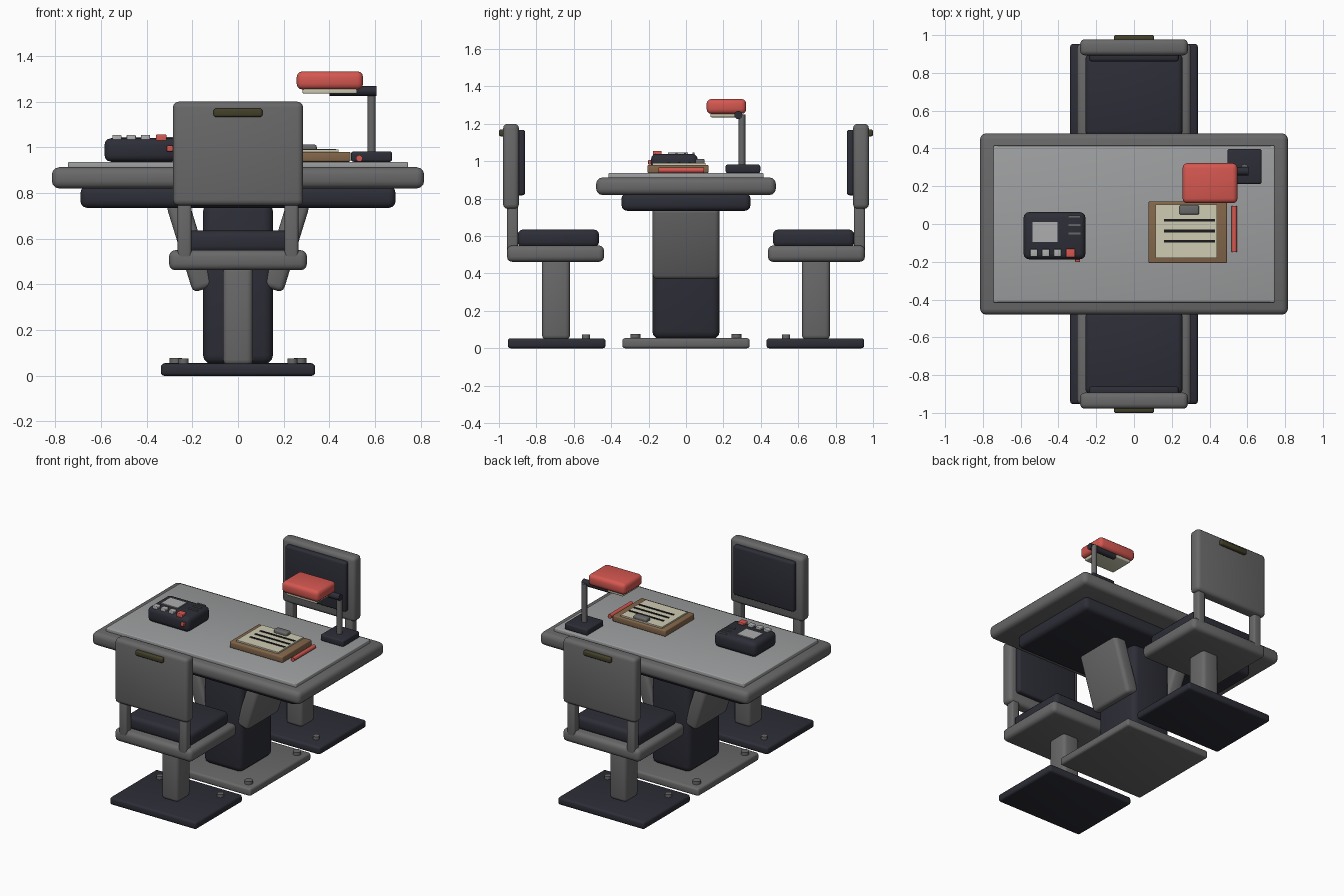
import bpy, bmesh, math
from mathutils import Matrix, Vector

if "Cube" in bpy.data.objects:
    bpy.data.objects.remove(bpy.data.objects["Cube"])


def material(name, r, g, b):
    m = bpy.data.materials.new(name)
    m.diffuse_color = (r, g, b, 1)
    m.use_nodes = True
    m.node_tree.nodes["Principled BSDF"].inputs["Base Color"].default_value = m.diffuse_color
    return m


GREY = material("mid grey", 0.14, 0.14, 0.142)
TOP = material("pale grey", 0.34, 0.345, 0.35)
NAVY = material("dark navy", 0.026, 0.027, 0.038)
CORAL = material("coral red", 0.66, 0.095, 0.08)
BROWN = material("board brown", 0.23, 0.135, 0.07)
CREAM = material("paper cream", 0.62, 0.6, 0.45)
OLIVE = material("dark olive", 0.055, 0.05, 0.022)
LIGHT = material("button grey", 0.42, 0.42, 0.42)
INK = material("ink", 0.01, 0.01, 0.012)


def finish(name, bm, mat):
    mesh = bpy.data.meshes.new(name)
    bmesh.ops.recalc_face_normals(bm, faces=bm.faces)
    bm.to_mesh(mesh)
    bm.free()
    mesh.materials.append(mat)
    mesh.shade_smooth()
    mesh.set_sharp_from_angle(angle=math.radians(35))
    ob = bpy.data.objects.new(name, mesh)
    bpy.context.collection.objects.link(ob)
    return ob


def box(name, xs, ys, zs, mat, bevel=0.0, tilt=0.0):
    """Rounded box between the given limits, tilted about y through its centre."""
    bm = bmesh.new()
    bmesh.ops.create_cube(bm, size=1)
    size = [b - a for a, b in (xs, ys, zs)]
    mid = [(a + b) / 2 for a, b in (xs, ys, zs)]
    bmesh.ops.scale(bm, vec=size, verts=bm.verts)
    if bevel:
        bmesh.ops.bevel(bm, geom=bm.edges[:], offset=min(bevel, min(size) * 0.48),
                        segments=3, profile=0.5, affect='EDGES')
    bm.transform(Matrix.Translation(mid) @ Matrix.Rotation(tilt, 4, 'Y'))
    return finish(name, bm, mat)


def rod(name, start, end, radius, mat, sides=16):
    a, b = Vector(start), Vector(end)
    bm = bmesh.new()
    bmesh.ops.create_cone(bm, cap_ends=True, segments=sides, radius1=radius,
                          radius2=radius, depth=(b - a).length)
    turn = (b - a).to_track_quat('Z', 'Y').to_matrix().to_4x4()
    bm.transform(Matrix.Translation((a + b) / 2) @ turn)
    return finish(name, bm, mat)


# Table
box("table_base", (-.335, .335), (-.34, .34), (0, .055), GREY, .015)
box("table_pedestal", (-.153, .153), (-.18, .18), (.05, .76), NAVY, .04)
box("table_apron", (-.69, .69), (-.345, .345), (.735, .83), NAVY, .03)
box("table_top", (-.815, .815), (-.48, .48), (.82, .913), GREY, .032)
box("table_surface", (-.745, .745), (-.415, .415), (.905, .937), TOP, .006)
for s in (-1, 1):
    box("table_brace", (s * .208 - .05, s * .208 + .05), (-.178, .178),
        (.37, .77), GREY, .025, s * .3)
    for t in (-1, 1):
        rod("table_bolt", (s * .273, t * .27, .05), (s * .273, t * .27, .077), .027, GREY, 12)


# Two facing chairs, built from distances along y away from the table centre
def chair(side):
    def part(name, xs, ys, zs, mat, bevel):
        box(name, xs, sorted((side * ys[0], side * ys[1])), zs, mat, bevel)

    part("chair_base", (-.338, .338), (.43, .953), (0, .053), NAVY, .015)
    part("chair_column", (-.065, .065), (.62, .77), (.045, .48), GREY, .025)
    part("seat_frame", (-.302, .302), (.438, .957), (.462, .55), GREY, .028)
    part("seat_cushion", (-.258, .258), (.465, .9), (.54, .635), NAVY, .028)
    part("backrest", (-.285, .285), (.893, .978), (.745, 1.2), GREY, .025)
    part("backrest_pad", (-.237, .237), (.86, .91), (.818, 1.168), NAVY, .015)
    part("back_handle", (-.107, .107), (.965, 1.0), (1.133, 1.17), OLIVE, .01)
    for s in (-1, 1):
        part("backrest_post", (s * .234 - .03, s * .234 + .03), (.898, .957),
             (.51, .78), GREY, .012)
        rod("chair_bolt", (s * .238, side * .535, .045), (s * .238, side * .535, .075),
            .022, GREY, 12)


chair(-1)
chair(1)

# Desk lamp
box("lamp_base", (.495, .675), (.212, .397), (.937, .982), NAVY, .01)
rod("lamp_stem", (.585, .299, .96), (.585, .299, 1.25), .018, GREY)
rod("lamp_arm", (.4, .28, 1.247), (.607, .28, 1.247), .022, NAVY)
box("lamp_head", (.257, .548), (.11, .322), (1.253, 1.333), CORAL, .026)
box("lamp_diffuser", (.283, .522), (.13, .3), (1.235, 1.265), CREAM, .006)

# Recorder with screen, grille and buttons
box("recorder_body", (-.585, -.257), (-.187, .063), (.937, 1.04), NAVY, .03)
box("recorder_screen", (-.537, -.405), (-.095, .01), (1.03, 1.046), LIGHT)
for y in (.04, -.005, -.05):
    box("recorder_grille", (-.347, -.283), (y - .005, y + .005), (1.03, 1.046), GREY)
for i in range(3):
    x = -.53 + i * .0625
    box("recorder_button", (x - .02, x + .02), (-.173, -.133), (1.02, 1.055), LIGHT, .005)
box("record_button", (-.36, -.312), (-.177, -.13), (1.02, 1.056), CORAL, .005)
box("recorder_lamp", (-.312, -.285), (-.202, -.17), (.982, 1.008), CORAL, .005)

# Clipboard, ruled paper and pencil
box("clipboard", (.077, .493), (-.207, .12), (.937, .98), BROWN, .007)
box("paper", (.115, .44), (-.18, .103), (.975, .99), CREAM)
for y in (.02, -.037, -.092):
    box("paper_line", (.16, .43), (y - .007, y + .007), (.985, .994), INK)
box("clipboard_clip", (.24, .345), (.05, .1), (.98, 1.012), GREY, .01)
rod("pencil", (.531, -.148, .952), (.531, .095, .952), .0145, CORAL, 12)
